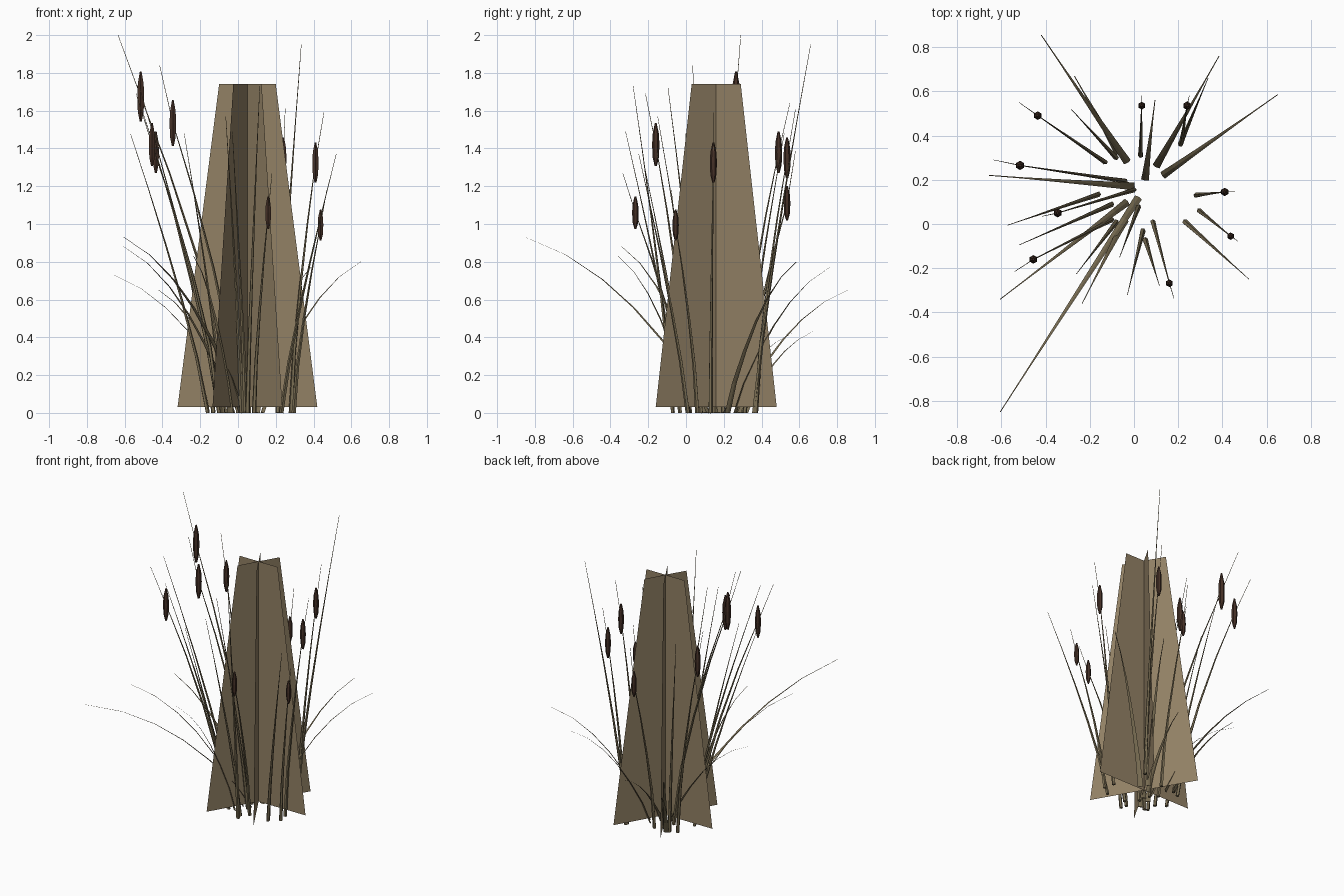
import bpy, bmesh, math
from mathutils import Vector

if "Cube" in bpy.data.objects:
    bpy.data.objects.remove(bpy.data.objects["Cube"])


def material(name, rgb):
    m = bpy.data.materials.new(name)
    m.diffuse_color = (*rgb, 1)
    m.use_nodes = True
    m.node_tree.nodes["Principled BSDF"].inputs["Base Color"].default_value = m.diffuse_color
    return m


CARD = material("dry_leaf", (0.29, 0.22, 0.13))
STEM = material("reed_stem", (0.20, 0.16, 0.09))
HEAD = material("seed_head", (0.06, 0.03, 0.02))


def finish(name, bm, mat, recalc=True):
    if recalc:
        bmesh.ops.recalc_face_normals(bm, faces=bm.faces)
    me = bpy.data.meshes.new(name)
    bm.to_mesh(me)
    bm.free()
    me.materials.append(mat)
    ob = bpy.data.objects.new(name, me)
    bpy.context.collection.objects.link(ob)
    return ob


def loft(bm, rings):
    # skin neighbouring rings and cap both ends
    rings = [[bm.verts.new(p) for p in r] for r in rings]
    n = len(rings[0])
    for a, b in zip(rings, rings[1:]):
        for i in range(n):
            j = (i + 1) % n
            bm.faces.new((a[i], a[j], b[j], b[i]))
    bm.faces.new(rings[0][::-1])
    bm.faces.new(rings[-1])


def reed(name, path, wide, thick, sides=5):
    # tapered tube along a path, widest across its direction of lean
    path = [Vector(p) for p in path]
    lean = path[-1] - path[0]
    side = Vector((-lean.y, lean.x, 0)).normalized()
    height = path[-1].z
    length = sum((b - a).length for a, b in zip(path, path[1:]))
    rings, run = [], 0
    for k, p in enumerate(path):
        if k:
            run += (p - path[k - 1]).length
        d = (path[min(k + 1, len(path) - 1)] - path[max(k - 1, 0)]).normalized()
        up = side.cross(d).normalized()
        s = max(1 - run / length, 0.1)
        rings.append([p + side * (math.cos(a) * wide * s) + up * (math.sin(a) * thick * s)
                      for a in (2 * math.pi * i / sides for i in range(sides))])
    bm = bmesh.new()
    loft(bm, rings)
    return finish(name, bm, STEM)


def between(base, tip, steps):
    # steps are (share of lean, share of height)
    return [(base[0] + (tip[0] - base[0]) * t, base[1] + (tip[1] - base[1]) * t, tip[2] * h)
            for t, h in steps]


# Three crossed foliage cards
for k in range(3):
    a = k * math.pi / 3
    bm = bmesh.new()
    vs = [bm.verts.new((0.05 + r * math.cos(a), 0.16 + r * math.sin(a), z))
          for r, z in ((-0.37, 0.03), (0.37, 0.03), (0.15, 1.74), (-0.15, 1.74))]
    bm.faces.new(vs)
    finish(f"foliage_card_{k + 1}", bm, CARD, False)

# Seed stalks: base xy, head xyz, tip xyz
STALKS = [
    ((-0.13, 0.28), (-0.435, 0.49, 1.38), (-0.52, 0.55, 1.64)),
    ((0.03, 0.31), (0.035, 0.535, 1.11), (0.035, 0.58, 1.39)),
    ((0.215, 0.37), (0.24, 0.535, 1.35), (0.25, 0.58, 1.61)),
    ((-0.04, 0.195), (-0.515, 0.265, 1.675), (-0.635, 0.29, 2.0)),
    ((0.0, 0.155), (-0.345, 0.05, 1.535), (-0.415, 0.035, 1.84)),
    ((-0.10, 0.02), (-0.455, -0.16, 1.42), (-0.54, -0.215, 1.69)),
    ((0.085, 0.01), (0.16, -0.268, 1.06), (0.18, -0.335, 1.27)),
    ((0.295, 0.06), (0.437, -0.055, 0.995), (0.47, -0.078, 1.18)),
    ((0.28, 0.13), (0.41, 0.145, 1.325), (0.455, 0.145, 1.59)),
]
for k, (base, head, tip) in enumerate(STALKS):
    steps = [(0, 0), (0.14, 0.25), (0.38, 0.5), (0.68, 0.76), (1, 1)]
    reed(f"seed_stalk_{k + 1}", between(base, head, steps) + [tip], 0.012, 0.012)
    half = 0.075 * head[2] + 0.007
    rad = 0.011 + 0.006 * head[2]
    bm = bmesh.new()
    loft(bm, [[(head[0] + rad * r * math.cos(i * math.pi / 3 + math.pi / 6),
                head[1] + rad * r * math.sin(i * math.pi / 3 + math.pi / 6),
                head[2] + half * h) for i in range(6)]
              for r, h in ((0.3, -1), (0.85, -0.6), (1, 0), (0.85, 0.5), (0.25, 1))])
    finish(f"seed_head_{k + 1}", bm, HEAD)

# Upright blades: base xy, tip xyz
UPRIGHT = [
    ((-0.08, 0.30), (-0.285, 0.52, 1.48)),
    ((0.21, 0.36), (0.335, 0.66, 1.95)),
    ((-0.16, 0.135), (-0.57, -0.005, 1.48)),
    ((-0.10, 0.09), (-0.52, -0.095, 1.72)),
    ((-0.08, 0.01), (-0.26, -0.225, 1.33)),
    ((0.02, 0.08), (-0.065, -0.15, 1.57)),
    ((0.04, -0.03), (-0.03, -0.32, 1.49)),
    ((0.05, -0.07), (0.115, -0.28, 1.73)),
    ((0.23, 0.01), (0.52, -0.25, 1.37)),
]
for k, (base, tip) in enumerate(UPRIGHT):
    steps = [(f ** 1.2, f) for f in (0, 0.2, 0.4, 0.6, 0.8, 1)]
    reed(f"upright_blade_{k + 1}", between(base, tip, steps), 0.013, 0.011)

# Arching blades: base xy, tip xyz
ARCHING = [
    ((-0.03, 0.28), (-0.42, 0.855, 0.65)),
    ((-0.07, 0.32), (-0.27, 0.67, 0.43)),
    ((0.05, 0.20), (0.095, 0.56, 0.42)),
    ((0.10, 0.26), (0.385, 0.76, 0.77)),
    ((0.13, 0.22), (0.65, 0.585, 0.80)),
    ((0.0, 0.17), (-0.655, 0.22, 0.73)),
    ((-0.03, 0.10), (-0.605, -0.34, 0.88)),
    ((0.02, 0.12), (-0.605, -0.85, 0.93)),
    ((-0.04, 0.02), (-0.235, -0.36, 0.83)),
]
for k, (base, tip) in enumerate(ARCHING):
    steps = [(0, 0), (0.1, 0.2), (0.25, 0.41), (0.41, 0.6), (0.58, 0.76), (0.78, 0.9), (1, 1)]
    reed(f"arching_blade_{k + 1}", between(base, tip, steps), 0.018, 0.004, 4)
